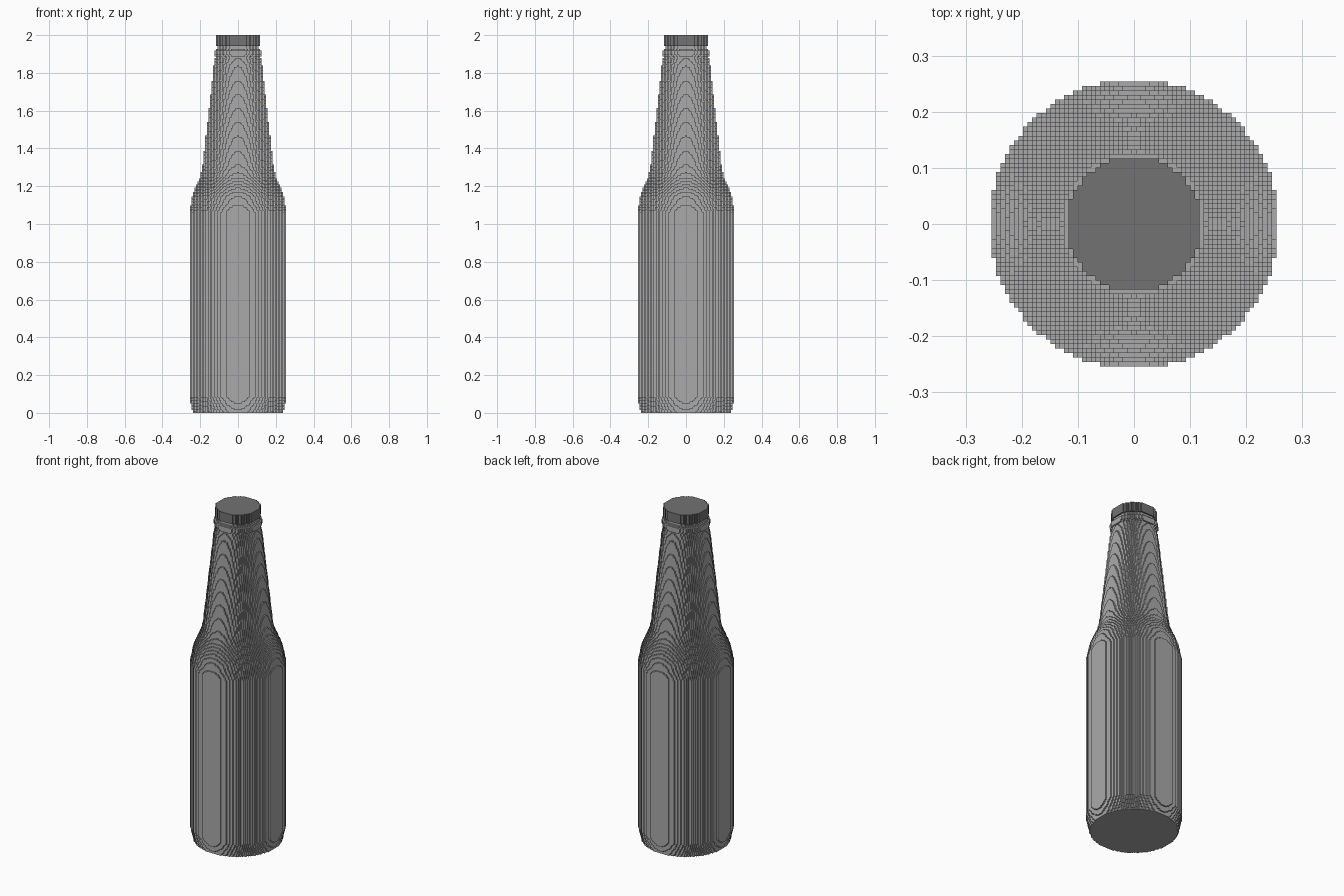
import bpy, bmesh, math

if "Cube" in bpy.data.objects:
    bpy.data.objects.remove(bpy.data.objects["Cube"], do_unlink=True)

LAYERS = 248
CELL = 2.0 / LAYERS

# Outline as (height, radius in cells)
BOTTLE = [(0, 29.6), (0.02, 30.1), (0.05, 31), (0.085, 32), (1.066, 32), (1.10, 31),
          (1.15, 29.9), (1.19, 28), (1.235, 25.5), (1.26, 24.3), (1.30, 23.2),
          (1.836, 16), (1.88, 15.0), (1.889, 14.9), (1.892, 15.9), (1.918, 15.9),
          (1.922, 14.9), (1.928, 14), (1.95, 14)]
CAP = [(1.93, 15), (2.0, 15)]


def make_material(name, value):
    mat = bpy.data.materials.new(name)
    mat.use_nodes = True
    mat.diffuse_color = (value, value, value, 1)
    mat.node_tree.nodes["Principled BSDF"].inputs["Base Color"].default_value = (value, value, value, 1)
    return mat


def radius_at(profile, z):
    for (z0, r0), (z1, r1) in zip(profile, profile[1:]):
        if z0 <= z <= z1:
            return r0 + (r1 - r0) * (z - z0) / (z1 - z0)
    return profile[-1][1]


def disc(r):
    """Half width in cells of every row of a stepped disc."""
    n = math.ceil(r) - 1
    return {j: math.ceil(math.sqrt(r * r - j * j)) - 0.5 for j in range(-n, n + 1)}


def stepped_lathe(name, profile, first, last, mat):
    """Stack stepped discs, keeping only the outer faces."""
    bm = bmesh.new()

    def quad(*pts):
        bm.faces.new([bm.verts.new([c * CELL for c in p]) for p in pts])

    def flat(x0, x1, j, z, up):
        pts = [(x0, j - .5, z), (x1, j - .5, z), (x1, j + .5, z), (x0, j + .5, z)]
        quad(*(pts if up else pts[::-1]))

    def ledge(big, small, z, up):
        for j, b in big.items():
            a = small.get(j, 0)
            if a == 0:
                flat(-b, b, j, z, up)
            elif a < b:
                flat(a, b, j, z, up)
                flat(-b, -a, j, z, up)

    def walls(rows, z0, z1):
        for j, w in rows.items():
            y0, y1 = j - .5, j + .5
            quad((w, y0, z0), (w, y1, z0), (w, y1, z1), (w, y0, z1))
            quad((-w, y1, z0), (-w, y0, z0), (-w, y0, z1), (-w, y1, z1))
            # the stepped disc is symmetric, so x and y swap for the other walls
            quad((y1, w, z0), (y0, w, z0), (y0, w, z1), (y1, w, z1))
            quad((y0, -w, z0), (y1, -w, z0), (y1, -w, z1), (y0, -w, z1))

    # Join equal layers into taller slabs
    slabs = []
    for k in range(first, last):
        rows = disc(radius_at(profile, (k + .5) * CELL))
        if slabs and slabs[-1][0] == rows:
            slabs[-1][2] = k + 1
        else:
            slabs.append([rows, k, k + 1])

    below = {}
    for rows, z0, z1 in slabs:
        ledge(rows, below, z0, False)
        ledge(below, rows, z0, True)
        walls(rows, z0, z1)
        below = rows
    ledge(below, {}, last, True)

    bmesh.ops.remove_doubles(bm, verts=bm.verts, dist=CELL * 0.01)
    mesh = bpy.data.meshes.new(name)
    bm.to_mesh(mesh)
    bm.free()
    mesh.materials.append(mat)
    obj = bpy.data.objects.new(name, mesh)
    bpy.context.collection.objects.link(obj)
    return obj


# Bottle body with neck ring, and the cap on top
split = 241
stepped_lathe("bottle", BOTTLE, 0, split, make_material("light grey", 0.40))
stepped_lathe("cap", CAP, split, LAYERS, make_material("dark grey", 0.17))
